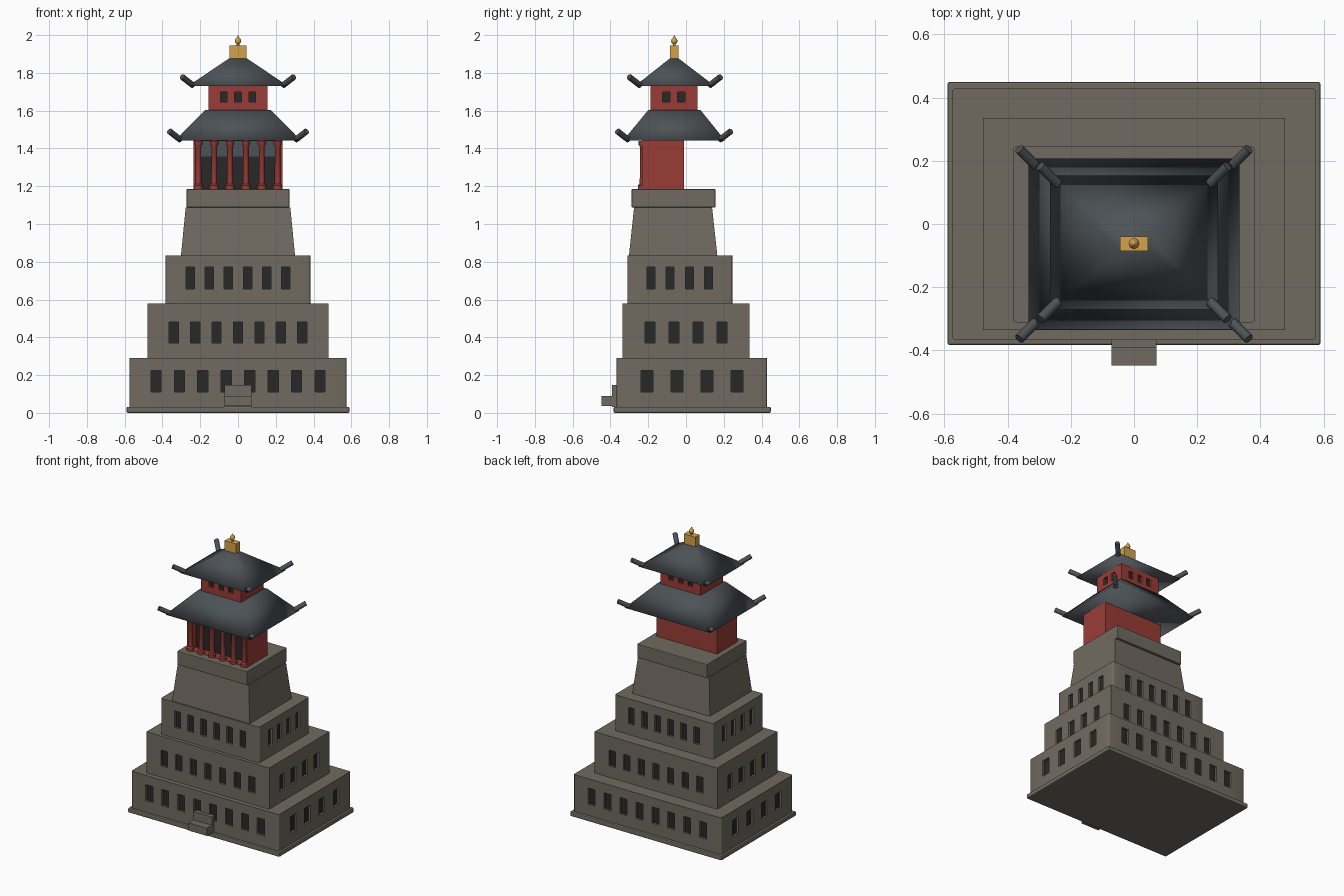
import bpy, bmesh
from mathutils import Vector

cube = bpy.data.objects.get("Cube")
if cube:
    bpy.data.objects.remove(cube, do_unlink=True)


def material(name, rgb):
    m = bpy.data.materials.new(name)
    m.use_nodes = True
    m.diffuse_color = (*rgb, 1)
    bsdf = next(n for n in m.node_tree.nodes if n.type == 'BSDF_PRINCIPLED')
    bsdf.inputs["Base Color"].default_value = (*rgb, 1)
    bsdf.inputs["Roughness"].default_value = 0.8
    return m


STONE = material("warm grey stone", (0.163, 0.147, 0.118))
RED = material("red paint", (0.32, 0.046, 0.038))
SLATE = material("slate roof", (0.073, 0.085, 0.094))
GOLD = material("gold", (0.65, 0.37, 0.072))
DARK = material("dark opening", (0.021, 0.021, 0.022))


def finish(name, bm, *mats):
    mesh = bpy.data.meshes.new(name)
    bm.to_mesh(mesh)
    bm.free()
    for m in mats:
        mesh.materials.append(m)
    obj = bpy.data.objects.new(name, mesh)
    bpy.context.scene.collection.objects.link(obj)
    return obj


def smooth(obj, angle):
    obj.data.shade_smooth()
    obj.data.set_sharp_from_angle(angle=angle)


def frustum(name, mat, low, high, z0, z1, bevel=0):
    """Block between two rectangles, each (half width, front y, back y)."""
    bm = bmesh.new()
    rings = []
    for (hx, ya, yb), z in ((low, z0), (high, z1)):
        rings.append([bm.verts.new((x, y, z)) for x, y in
                      ((-hx, ya), (hx, ya), (hx, yb), (-hx, yb))])
    a, b = rings
    bm.faces.new(a[::-1])
    bm.faces.new(b)
    for i in range(4):
        j = (i + 1) % 4
        bm.faces.new((a[i], a[j], b[j], b[i]))
    obj = finish(name, bm, mat)
    if bevel:
        mod = obj.modifiers.new("soft edges", 'BEVEL')
        mod.width = bevel
        mod.segments = 2
    return obj


def box(name, mat, rect, z0, z1, bevel=0):
    return frustum(name, mat, rect, rect, z0, z1, bevel)


def storey(name, mat, rect, z0, z1, sill, head, walls, depth=0.014, corner=0):
    """Block with recessed openings; walls = (count, spacing, width) for
    front, left, back, right; corner rounds the upright edges."""
    hx, ya, yb = rect
    corners = [Vector(c) for c in
               ((-hx, ya, 0), (hx, ya, 0), (hx, yb, 0), (-hx, yb, 0))]
    bm = bmesh.new()
    up = Vector((0, 0, 1))
    openings = []
    for i, (count, spacing, width) in enumerate(walls):
        a, b = corners[i], corners[(i + 1) % 4]
        length = (b - a).length
        along = (b - a) / length
        cuts = [0]
        for k in range(count):
            mid = length / 2 + (k - (count - 1) / 2) * spacing
            cuts += [mid - width / 2, mid + width / 2]
        cuts.append(length)
        levels = [z0, sill, head, z1]
        grid = [[bm.verts.new(a + along * u + up * z) for u in cuts]
                for z in levels]
        for r in range(3):
            for c in range(len(cuts) - 1):
                f = bm.faces.new((grid[r][c], grid[r][c + 1],
                                  grid[r + 1][c + 1], grid[r + 1][c]))
                if r == 1 and c % 2 == 1:
                    openings.append(f)
        if i == 0:
            rims = [[], []]
        # Every wall adds its rim so the caps share all its points
        rims[0] += grid[0][:-1]
        rims[1] += grid[-1][:-1]
    bm.faces.new(rims[0][::-1])
    bm.faces.new(rims[1])
    bm.normal_update()
    # Push each opening inward; jambs keep the wall colour
    bmesh.ops.inset_individual(bm, faces=openings, thickness=0, depth=-depth)
    for f in openings:
        f.material_index = 1
    bmesh.ops.remove_doubles(bm, verts=bm.verts, dist=0.0001)
    if corner:
        upright = [e for e in bm.edges if all(
            min((v.co.xy - c.xy).length for c in corners) < 0.0001
            for v in e.verts)]
        bmesh.ops.bevel(bm, geom=upright, offset=corner, segments=3,
                        profile=0.5, affect='EDGES', material=0)
    obj = finish(name, bm, mat, DARK)
    smooth(obj, 0.6)
    return obj


def rod(name, mat, p, q, radius, sides=12):
    p, q = Vector(p), Vector(q)
    bm = bmesh.new()
    bmesh.ops.create_cone(bm, cap_ends=True, segments=sides, radius1=radius,
                          radius2=radius, depth=(q - p).length)
    obj = finish(name, bm, mat)
    obj.location = (p + q) / 2
    obj.rotation_mode = 'QUATERNION'
    obj.rotation_quaternion = (q - p).to_track_quat('Z', 'Y')
    smooth(obj, 0.7)


def lathe(name, mat, profile, location, sides):
    bm = bmesh.new()
    verts = [bm.verts.new((r, 0, z)) for r, z in profile]
    edges = [bm.edges.new(pair) for pair in zip(verts, verts[1:])]
    bmesh.ops.spin(bm, geom=verts + edges, cent=(0, 0, 0), axis=(0, 0, 1),
                   angle=6.283185, steps=sides)
    bmesh.ops.remove_doubles(bm, verts=bm.verts, dist=0.0001)
    bmesh.ops.recalc_face_normals(bm, faces=bm.faces)
    obj = finish(name, bm, mat)
    obj.location = location
    smooth(obj, 0.7)


def roof(name, eave, top, z0, z1):
    # Softly shaded hips and eaves
    frustum(name, SLATE, eave, top, z0, z1).data.shade_smooth()
    # Upturned horn on each corner
    hx, ya, yb = eave
    for side, sx in (("right", -1), ("left", 1)):
        for end, y, sy in (("front", ya, -1), ("back", yb, 1)):
            rod(f"{name}_horn_{end}_{side}", SLATE,
                (sx * (hx - 0.028), y - sy * 0.028, z0 + 0.004),
                (sx * (hx + 0.03), y + sy * 0.03, z0 + 0.049), 0.016)


# Stone base and stepped storeys
box("plinth", STONE, (0.59, -0.383, 0.449), 0, 0.032, 0.007)
f, s = (8, 0.124, 0.055), (4, 0.159, 0.064)
storey("lower_storey", STONE, (0.575, -0.367, 0.43), 0.03, 0.29,
       0.11, 0.225, (f, s, f, s), corner=0.012)
f, s = (7, 0.1137, 0.05), (4, 0.127, 0.055)
storey("middle_storey", STONE, (0.478, -0.335, 0.335), 0.29, 0.58,
       0.37, 0.482, (f, s, f, s))
f, s = (6, 0.1016, 0.045), (4, 0.1016, 0.043)
storey("upper_storey", STONE, (0.383, -0.311, 0.245), 0.58, 0.832,
       0.655, 0.772, (f, s, f, s), corner=0.012)
frustum("tapered_drum", STONE, (0.302, -0.302, 0.166), (0.277, -0.275, 0.138),
        0.832, 1.088)
box("terrace", STONE, (0.272, -0.288, 0.156), 1.088, 1.185, 0.004)

# Entrance steps
box("upper_step", STONE, (0.071, -0.392, -0.36), 0.032, 0.148)
box("lower_step", STONE, (0.071, -0.447, -0.38), 0.036, 0.09)

# Pavilion hall with an open front
none = (0, 0, 0)
storey("hall", RED, (0.235, -0.233, -0.01), 1.185, 1.442,
       1.187, 1.44, ((1, 0, 0.415), none, none, none), 0.06)
box("hall_lintel", SLATE, (0.206, -0.178, -0.171), 1.357, 1.44)
column = [(0, 0), (0.024, 0), (0.024, 0.02), (0.016, 0.028), (0.015, 0.225),
          (0.022, 0.235), (0.022, 0.255), (0, 0.255)]
for i in range(6):
    lathe(f"column_{i + 1}", RED, column,
          (-0.21 + i * 0.084, -0.229, 1.185), 12)

# Roofs and the small storey between them
roof("lower_roof", (0.333, -0.333, 0.207), (0.175, -0.2, 0.077), 1.442, 1.603)
f, s = (3, 0.075, 0.035), (2, 0.079, 0.04)
storey("attic", RED, (0.156, -0.188, 0.06), 1.6, 1.732,
       1.646, 1.698, (f, s, f, s))
roof("upper_roof", (0.266, -0.271, 0.153), (0.046, -0.085, -0.04),
     1.73, 1.877)

# Golden crown
box("ridge_block", GOLD, (0.045, -0.085, -0.04), 1.874, 1.945)
lathe("finial", GOLD, [(0, 0), (0.007, 0), (0.007, 0.008), (0.014, 0.015),
                       (0.017, 0.025), (0.014, 0.035), (0.006, 0.044),
                       (0, 0.056)], (0, -0.062, 1.944), 16)
